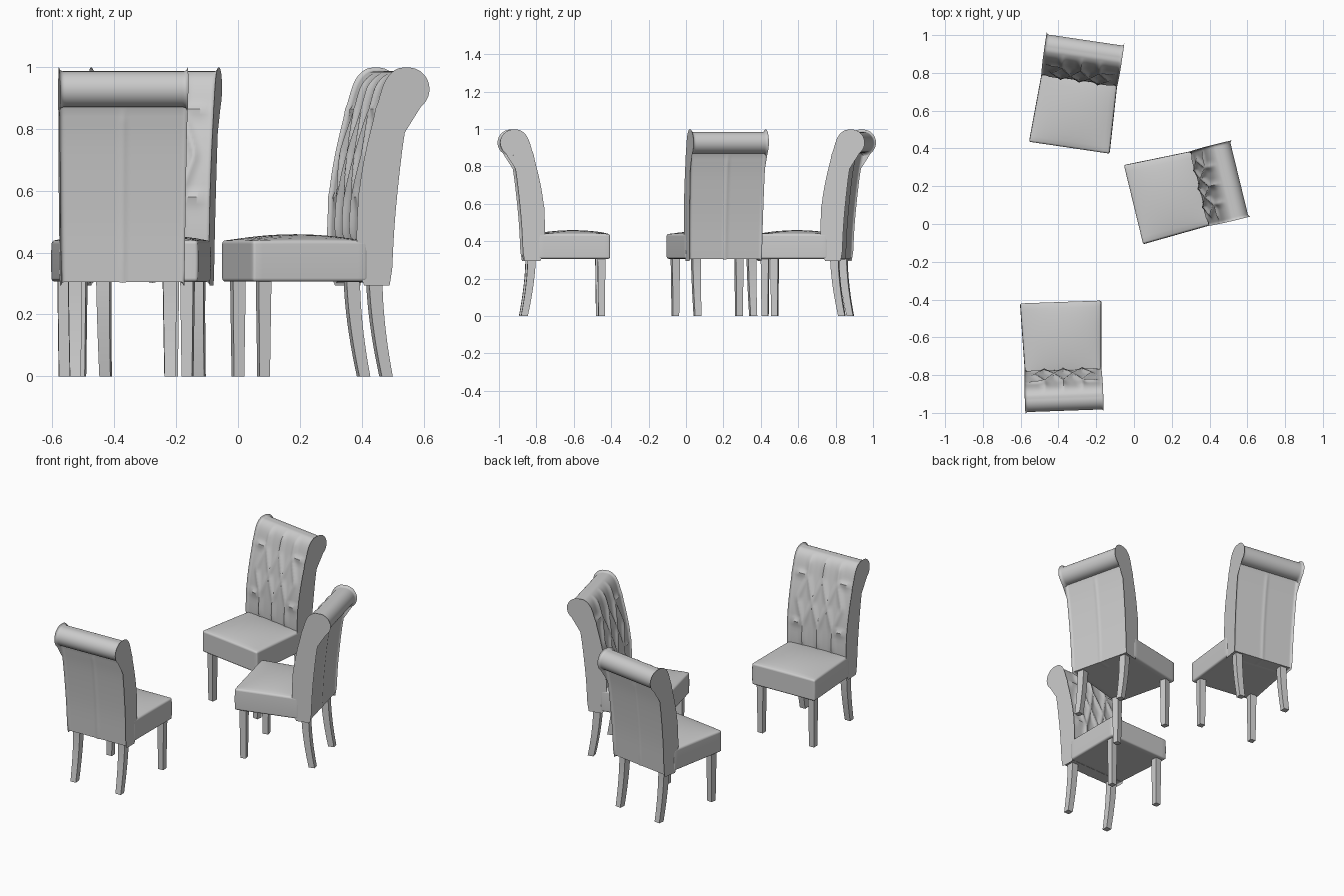
import bpy, bmesh, math
from mathutils import Vector

if "Cube" in bpy.data.objects:
    bpy.data.objects.remove(bpy.data.objects["Cube"])

CENTRE_Y, CENTRE_Z, ROLL = 0.518, 0.927, 0.058
TOP_ROW, MID_ROW, LOW_ROW = 0.857, 0.716, 0.575


def finish(bm, name, angle=35):
    bmesh.ops.recalc_face_normals(bm, faces=bm.faces)
    me = bpy.data.meshes.new(name)
    bm.to_mesh(me)
    bm.free()
    me.shade_smooth()
    me.set_sharp_from_angle(angle=math.radians(angle))
    return me


def loft(bm, loops):
    rings = [[bm.verts.new(p) for p in loop] for loop in loops]
    n = len(rings[0])
    for a, b in zip(rings, rings[1:]):
        for i in range(n):
            bm.faces.new((a[i], a[(i + 1) % n], b[(i + 1) % n], b[i]))
    bm.faces.new(rings[0])
    bm.faces.new(rings[-1])


def spline(pts, steps):
    p = [Vector(q) for q in pts]
    p = [2 * p[0] - p[1]] + p + [2 * p[-1] - p[-2]]
    out = []
    for i in range(1, len(p) - 2):
        a, b, c, d = p[i - 1:i + 3]
        for k in range(steps):
            t = k / steps
            out.append(0.5 * (2 * b + (c - a) * t + (2 * a - 5 * b + 4 * c - d) * t ** 2
                              + (3 * b - a - 3 * c + d) * t ** 3))
    return out + [p[-2]]


# Fold lines of the tufting, as segments in x and z
folds = []
for x in (-0.1, 0, 0.1):
    folds += [((x, TOP_ROW), (x, 1.1)), ((x, LOW_ROW), (x, 0.3))]
    for s in (-0.05, 0.05):
        folds += [((x, TOP_ROW), (x + s, MID_ROW)), ((x, LOW_ROW), (x + s, MID_ROW))]
for s in (-1, 1):
    for z in (TOP_ROW, LOW_ROW):
        folds.append(((s * 0.1, z), (s * 0.25, z)))
folds = [(Vector(a), Vector(b)) for a, b in folds]


def tuft(x, z):
    p = Vector((x, z))
    dist = 1
    for a, b in folds:
        d = b - a
        t = max(0, min(1, (p - a).dot(d) / d.dot(d)))
        dist = min(dist, (p - a - d * t).length)
    fade = max(0, min(1, (0.98 - z) / 0.05)) * max(0, min(1, (z - 0.42) / 0.05))
    edge = max(0.25, min(1, (0.2 - abs(x)) / 0.04))
    return 0.013 * max(0, 1 - dist / 0.035) ** 2 * fade * edge


def make_back():
    # Side profile: front curve, rolled top, then the rear curve
    front = spline([(0.376, 0.305), (0.360, 0.44), (0.368, 0.60), (0.390, 0.73),
                    (0.423, 0.86), (0.450, 0.945), (0.482, 0.98), (CENTRE_Y, CENTRE_Z + ROLL)], 7)
    roll = [Vector((CENTRE_Y + ROLL * math.cos(a), CENTRE_Z + ROLL * math.sin(a)))
            for a in (math.radians(90 - 11 * k) for k in range(1, 18))]
    rear = spline([(0.508, 0.863), (0.486, 0.73), (0.463, 0.51), (0.452, 0.305)], 5)
    prof = front + roll + rear
    n, nf = len(prof), len(front)
    normals = []
    for i in range(n):
        d = (prof[(i + 1) % n] - prof[i - 1]).normalized()
        normals.append(Vector((-d.y, d.x)))
    # Columns across the width, with rounded ends
    cols = [(-1, 0.012), (-0.985, 0.005), (-0.96, 0.001)]
    cols += [(-0.93 + 1.86 * k / 60, 0) for k in range(61)]
    cols += [(-u, v) for u, v in reversed(cols[:3])]
    loops = []
    for u, inset in cols:
        loop = []
        for i, (p, nm) in enumerate(zip(prof, normals)):
            half = 0.199 + 0.009 * (p.y - 0.3) / 0.68
            d = inset
            if i < nf:
                d += tuft(u * half, p.y)
            elif i >= nf + len(roll) + 1:
                d += 0.003 * max(0, 1 - abs(u) / 0.08)
            q = p + nm * d
            loop.append((u * half, q.x, q.y))
        loops.append(loop)
    # Make the inset point inward
    bm = bmesh.new()
    loft(bm, loops)
    return finish(bm, "backrest", 40)


def make_seat():
    # Padded seat: tapered block with domed top and softened edges
    bm = bmesh.new()
    bmesh.ops.create_cube(bm, size=2)
    bmesh.ops.subdivide_edges(bm, edges=bm.edges[:], cuts=11, use_grid_fill=True)
    for v in bm.verts:
        u, w, h = v.co
        t = (w + 1) / 2
        half = 0.214 + (0.200 - 0.214) * t + (0.002 * (1 - h * h) if abs(u) > 0.99 else 0)
        z = 0.3725 + 0.0665 * h
        if h > 0.99:
            z += 0.02 * (1 - u * u) ** 0.8 * (1 - w * w) ** 0.8
        v.co = (u * half, 0.385 * t, z)
    bm.normal_update()
    sharp = [e for e in bm.edges if e.calc_face_angle(0) > 0.9]
    bmesh.ops.bevel(bm, geom=sharp, offset=0.010, segments=3, profile=0.5, affect='EDGES')
    return finish(bm, "seat", 50)


def make_leg(name, cx, path):
    # Square leg swept through (y, z, half size) stations
    bm = bmesh.new()
    loft(bm, [[(cx + a * r, y + b * r, z) for a, b in ((-1, -1), (1, -1), (1, 1), (-1, 1))]
              for y, z, r in path])
    return finish(bm, name, 30)


front_path = [(0.045, 0.0, 0.017), (0.045, 0.315, 0.021)]
back_path = []
for k in range(10):
    z = 0.315 * k / 9
    back_path.append((0.418 + 0.039 * (1 - z / 0.315) ** 1.7, z, 0.018 + 0.004 * k / 9))

parts = [make_back(), make_seat()]
for side, s in (("left", -1), ("right", 1)):
    parts.append(make_leg("front_leg_" + side, s * 0.175, front_path))
    parts.append(make_leg("back_leg_" + side, s * 0.153, back_path))

# Three chairs: position of the seat front centre, and turn
chairs = [("chair_a", -0.388, -0.413, -178), ("chair_b", -0.0025, 0.1025, -76.3),
          ("chair_c", -0.3425, 0.404, -8.4)]
for name, x, y, turn in chairs:
    for me in parts:
        ob = bpy.data.objects.new(name + "_" + me.name, me)
        ob.location = (x, y, 0)
        ob.rotation_euler = (0, 0, math.radians(turn))
        bpy.context.collection.objects.link(ob)
